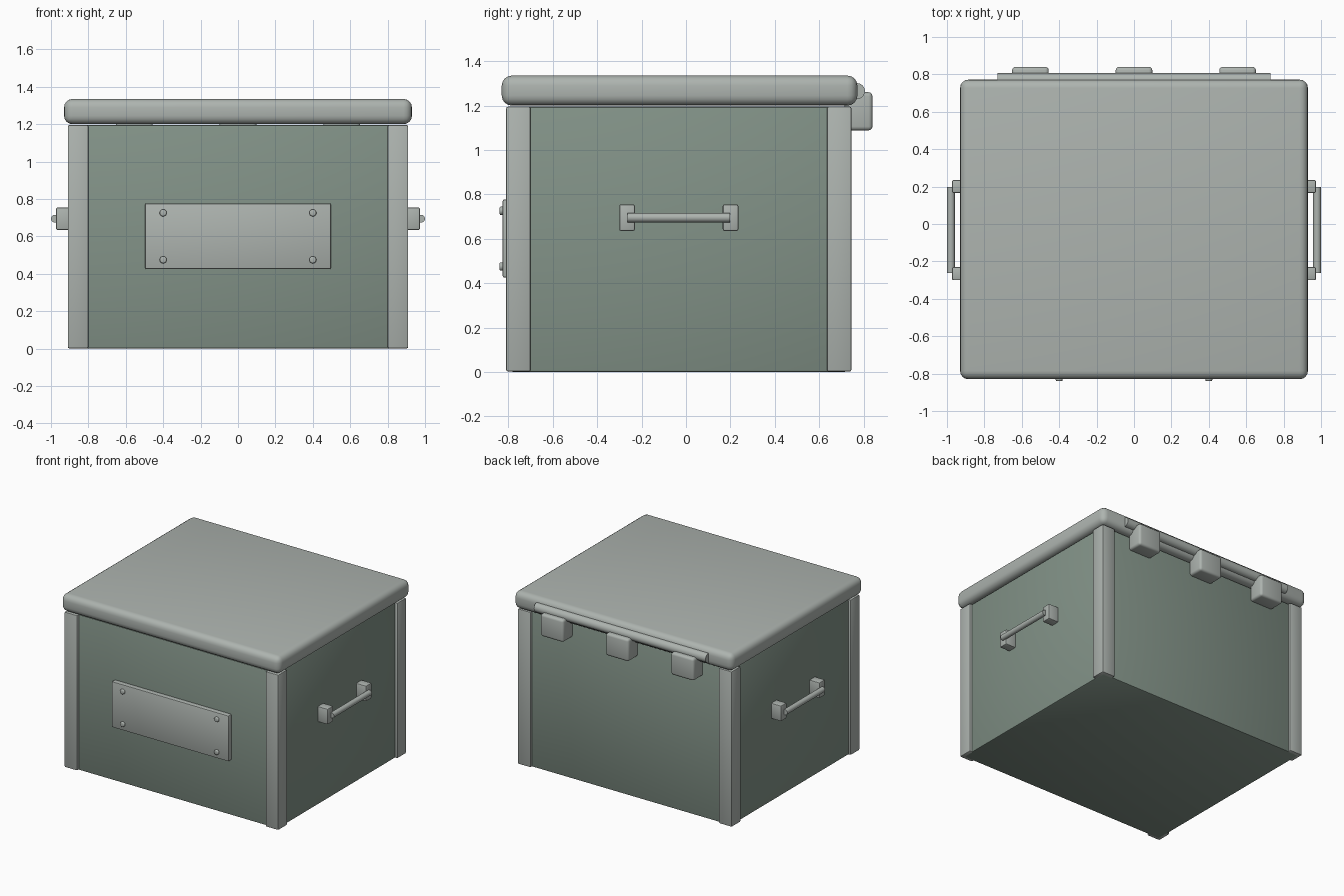
import bpy
import math

default = bpy.data.objects.get("Cube")
if default:
    bpy.data.objects.remove(default, do_unlink=True)


def material(name, rgb):
    mat = bpy.data.materials.new(name)
    mat.use_nodes = True
    mat.diffuse_color = (*rgb, 1)
    bsdf = mat.node_tree.nodes["Principled BSDF"]
    bsdf.inputs["Base Color"].default_value = (*rgb, 1)
    bsdf.inputs["Roughness"].default_value = 0.6
    return mat


green = material("sage green", (0.225, 0.29, 0.245))
grey = material("pale grey", (0.42, 0.455, 0.43))


def finish(obj, name, mat, bevel, segments):
    """Name, colour, bevel and smooth the active object."""
    obj.name = obj.data.name = name
    obj.data.materials.append(mat)
    if bevel:
        mod = obj.modifiers.new("Bevel", "BEVEL")
        mod.width = bevel
        mod.segments = segments
        mod.limit_method = "ANGLE"
        mod.angle_limit = math.radians(40)
        bpy.ops.object.modifier_apply(modifier=mod.name)
    bpy.ops.object.shade_smooth_by_angle(angle=math.radians(32))
    return obj


def box(name, xs, ys, zs, mat, bevel=0.008, segments=2):
    """Bevelled box given by its low and high limits on each axis."""
    spans = (xs, ys, zs)
    bpy.ops.mesh.primitive_cube_add(size=1, location=[sum(s) / 2 for s in spans])
    obj = bpy.context.object
    obj.scale = [abs(s[1] - s[0]) for s in spans]
    bpy.ops.object.transform_apply(location=False, rotation=False, scale=True)
    return finish(obj, name, mat, bevel, segments)


def rod(name, centre, radius, length, axis, mat, bevel=0.0):
    """Round bar lying along x or y."""
    turn = (0, math.pi / 2, 0) if axis == "x" else (math.pi / 2, 0, 0)
    bpy.ops.mesh.primitive_cylinder_add(vertices=24, radius=radius, depth=length,
                                        location=centre, rotation=turn)
    return finish(bpy.context.object, name, mat, bevel, 3)


# Body and lid
FRONT, BACK, SIDE, TOP = -0.81, 0.745, 0.91, 1.195
INSET, POST = 0.02, 0.11
MID_Y = (FRONT + BACK) / 2
box("body", (-SIDE + INSET, SIDE - INSET), (FRONT + INSET, BACK - INSET), (0, TOP), green, 0.01)
box("lid", (-0.93, 0.93), (-0.83, 0.772), (1.2, 1.335), grey, 0.045, 4)

# Corner posts, side handles
for sx, side in ((1, "left"), (-1, "right")):
    box(f"front_{side}_post", (sx * (SIDE - POST), sx * SIDE), (FRONT, FRONT + POST), (0.002, TOP), grey)
    box(f"back_{side}_post", (sx * (SIDE - POST), sx * SIDE), (BACK - POST, BACK), (0.002, TOP), grey)
    for sy, end in ((-1, "front"), (1, "back")):
        y = MID_Y + sy * 0.233
        box(f"{side}_handle_{end}_mount", (sx * 0.87, sx * 0.973), (y - 0.035, y + 0.035), (0.635, 0.755), grey)
    rod(f"{side}_handle_bar", (sx * 0.979, MID_Y, 0.695), 0.021, 0.46, "y", grey)

# Front plate with rivets
box("front_plate", (-0.497, 0.497), (-0.826, -0.78), (0.425, 0.777), grey)
for x in (-0.4, 0.4):
    for z in (0.475, 0.726):
        rod("plate_rivet", (x, -0.827, z), 0.019, 0.026, "y", grey, 0.007)

# Hinge bar and blocks
rod("hinge_bar", (0, 0.77, 1.265), 0.036, 1.46, "x", grey)
for x in (-0.554, 0, 0.554):
    box("hinge_block", (x - 0.098, x + 0.098), (0.715, 0.84), (1.088, 1.26), grey, 0.018, 3)
